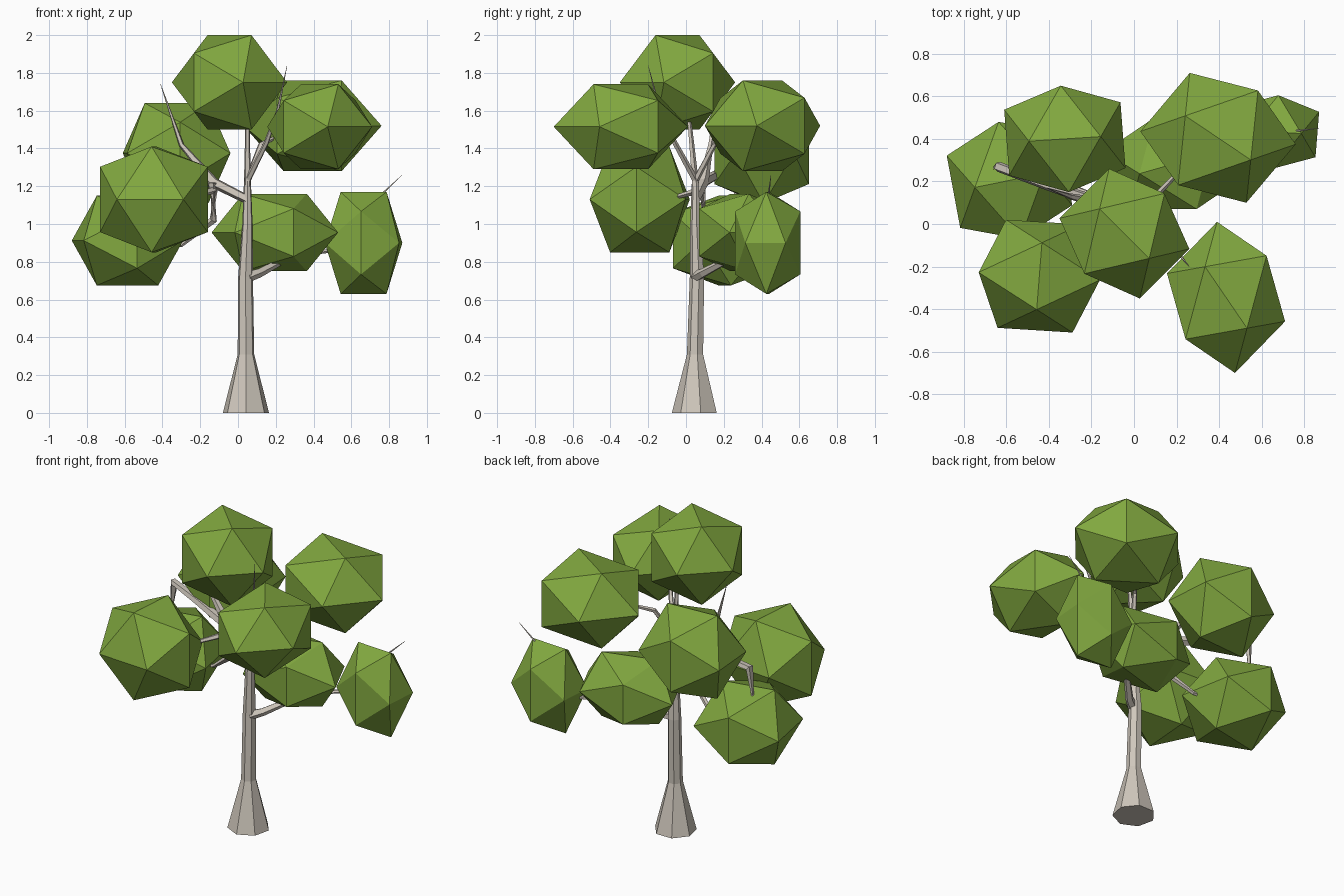
import bpy, bmesh, math
from mathutils import Vector, Matrix

if "Cube" in bpy.data.objects:
    bpy.data.objects.remove(bpy.data.objects["Cube"])


def material(name, color):
    m = bpy.data.materials.new(name)
    m.diffuse_color = (*color, 1)
    m.use_nodes = True
    m.node_tree.nodes["Principled BSDF"].inputs["Base Color"].default_value = m.diffuse_color
    return m


LEAF = material("leaf_green", (0.22, 0.39, 0.05))
BARK = material("pale_bark", (0.62, 0.57, 0.50))


def finish(name, bm, mat):
    bmesh.ops.recalc_face_normals(bm, faces=bm.faces)
    me = bpy.data.meshes.new(name)
    bm.to_mesh(me)
    bm.free()
    me.materials.append(mat)
    ob = bpy.data.objects.new(name, me)
    bpy.context.collection.objects.link(ob)
    return ob


def foliage(name, lo, hi, turn):
    """Icosahedron resting on an edge, turned about z, stretched to fit a box."""
    phi = (1 + math.sqrt(5)) / 2
    rot = Matrix.Rotation(math.radians(turn), 3, 'Z')
    pts = []
    for a in (-1, 1):
        for b in (-phi, phi):
            pts += [rot @ Vector(p) for p in ((0, a, b), (a, b, 0), (b, 0, a))]
    size = [max(p[i] for p in pts) for i in range(3)]
    bm = bmesh.new()
    for p in pts:
        bm.verts.new([(lo[i] + hi[i]) / 2 + p[i] / size[i] * (hi[i] - lo[i]) / 2
                      for i in range(3)])
    bmesh.ops.convex_hull(bm, input=bm.verts)
    finish(name, bm, LEAF)


def limb(name, path, sides=5, upright=False):
    """Tapered tube along (x, y, z, radius) points."""
    bm = bmesh.new()
    pts = [Vector(p[:3]) for p in path]
    rings = []
    for i, p in enumerate(pts):
        d = pts[min(i + 1, len(pts) - 1)] - pts[max(i - 1, 0)]
        q = Vector((0, 0, 1)).rotation_difference(Vector((0, 0, 1)) if upright else d)
        ring = []
        for k in range(sides):
            t = 2 * math.pi * (k + 0.25) / sides
            ring.append(bm.verts.new(
                p + q @ Vector((math.cos(t), math.sin(t), 0)) * path[i][3]))
        rings.append(ring)
    for r0, r1 in zip(rings, rings[1:]):
        for k in range(sides):
            n = (k + 1) % sides
            bm.faces.new((r0[k], r0[n], r1[n], r1[k]))
    bm.faces.new(rings[0][::-1])
    bm.faces.new(rings[-1])
    finish(name, bm, BARK)


# Foliage clumps: low corner, high corner, turn about z
foliage("foliage_top", (-0.35, -0.35, 1.50), (0.26, 0.26, 2.00), 45)
foliage("foliage_front_right", (0.155, -0.70, 1.29), (0.71, 0.01, 1.74), 40)
foliage("foliage_back_right", (0.03, 0.10, 1.28), (0.76, 0.71, 1.76), 53)
foliage("foliage_back_left", (-0.61, 0.15, 1.11), (-0.04, 0.65, 1.64), 94)
foliage("foliage_front_left", (-0.73, -0.51, 0.85), (-0.16, 0.02, 1.41), -4)
foliage("foliage_low_left", (-0.88, -0.07, 0.675), (-0.29, 0.48, 1.15), 101)
foliage("foliage_middle", (-0.14, 0.07, 0.75), (0.53, 0.50, 1.16), 110)
foliage("foliage_low_right", (0.46, 0.26, 0.63), (0.87, 0.605, 1.17), 86)

# Trunk with flared foot
limb("trunk", [(0.042, 0.05, 0, 0.125), (0.042, 0.05, 0.31, 0.045),
               (0.04, 0.06, 0.72, 0.04), (0.05, 0.05, 1.0, 0.028),
               (0.05, 0.05, 1.25, 0.018)], 7, True)

# Upper fork
limb("branch_top", [(0.05, 0.05, 1.2, 0.02), (0.05, 0.02, 1.52, 0.012),
                    (0.0, -0.02, 1.7, 0.005)])
limb("branch_front_right", [(0.05, 0.05, 1.23, 0.018), (0.15, -0.06, 1.43, 0.014),
                            (0.21, -0.14, 1.6, 0.008), (0.26, -0.2, 1.84, 0.001)])
limb("branch_back_right", [(0.05, 0.05, 1.23, 0.018), (0.12, 0.15, 1.42, 0.014),
                           (0.32, 0.36, 1.52, 0.005)])

# Left side branches
limb("branch_left_spike", [(0.05, 0.05, 1.13, 0.025), (-0.13, 0.09, 1.22, 0.03),
                           (-0.3, 0.13, 1.42, 0.014), (-0.41, 0.17, 1.74, 0.001)])
limb("branch_left_outer", [(-0.13, 0.09, 1.22, 0.03), (-0.4, 0.18, 1.27, 0.025),
                           (-0.64, 0.27, 1.3, 0.025), (-0.66, 0.26, 1.05, 0.005)])
limb("branch_left_low", [(-0.13, 0.08, 1.22, 0.03), (-0.13, 0.1, 1.02, 0.022),
                         (-0.3, 0.18, 0.89, 0.012), (-0.5, 0.2, 0.88, 0.004)])
limb("branch_front_left", [(-0.13, 0.08, 1.18, 0.02), (-0.3, -0.1, 1.13, 0.008)])

# Right side branches
limb("branch_right", [(0.05, 0.05, 0.72, 0.03), (0.11, 0.09, 0.74, 0.025),
                      (0.3, 0.28, 0.84, 0.015), (0.5, 0.4, 0.86, 0.012),
                      (0.7, 0.43, 1.1, 0.008), (0.87, 0.45, 1.26, 0.001)])
